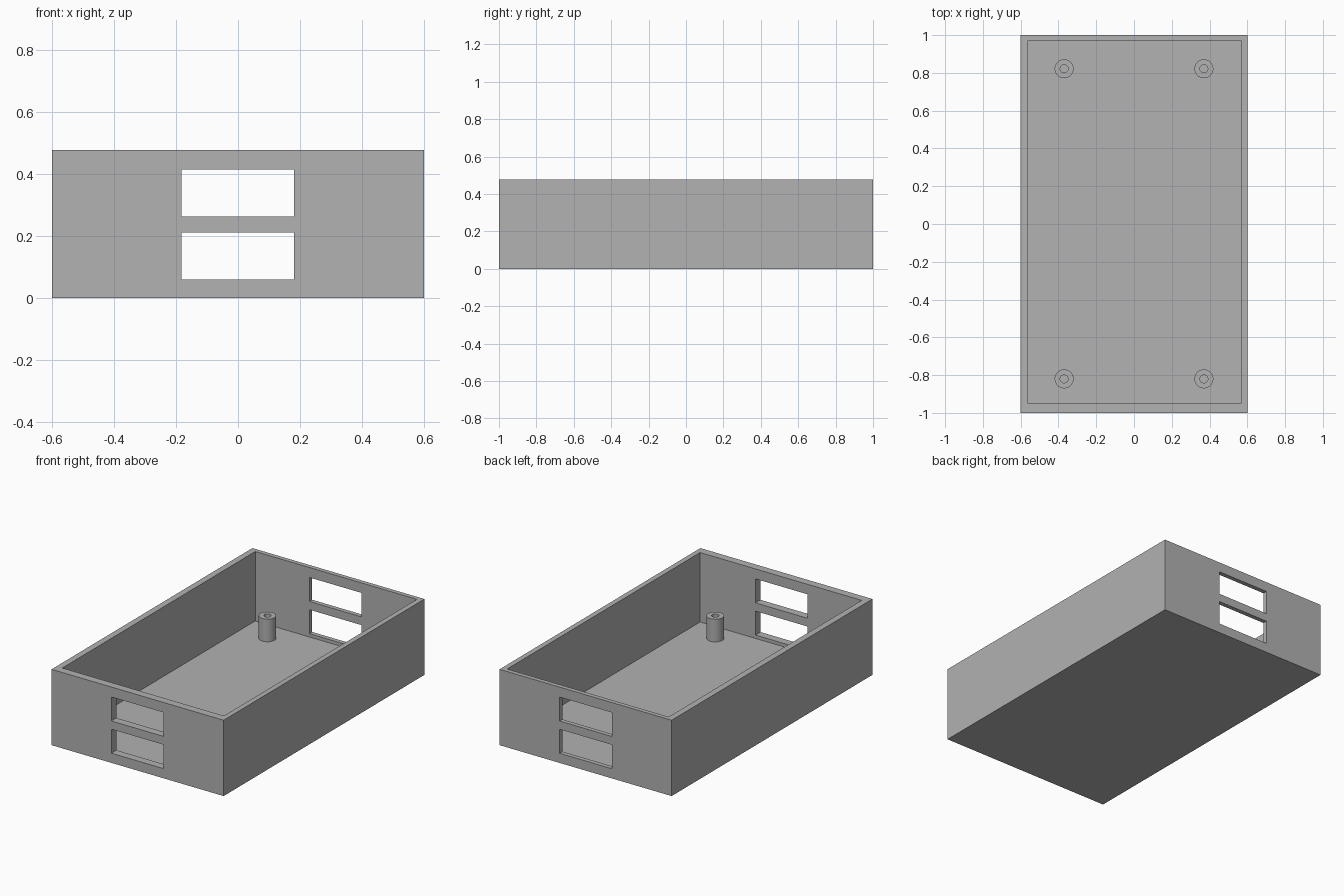
import bpy
import bmesh
import math
from mathutils import Matrix, Vector

cube = bpy.data.objects.get("Cube")
if cube:
    bpy.data.objects.remove(cube, do_unlink=True)

HEIGHT, FLOOR = 0.478, 0.04

grey = bpy.data.materials.new("plain grey")
grey.use_nodes = True
grey.diffuse_color = (0.445, 0.445, 0.445, 1)
grey.node_tree.nodes["Principled BSDF"].inputs["Base Color"].default_value = grey.diffuse_color


def add_object(name, bm):
    bmesh.ops.recalc_face_normals(bm, faces=bm.faces)
    mesh = bpy.data.meshes.new(name)
    bm.to_mesh(mesh)
    bm.free()
    mesh.materials.append(grey)
    obj = bpy.data.objects.new(name, mesh)
    bpy.context.collection.objects.link(obj)
    return obj


def box(name, low, high):
    low, high = Vector(low), Vector(high)
    bm = bmesh.new()
    bmesh.ops.create_cube(bm, size=1, matrix=Matrix.Translation((low + high) / 2)
                          @ Matrix.Diagonal((high - low).to_4d()))
    return add_object(name, bm)


def cut(target, cutter):
    mod = target.modifiers.new(cutter.name, 'BOOLEAN')
    mod.operation = 'DIFFERENCE'
    mod.solver = 'EXACT'
    mod.object = cutter
    bpy.context.view_layer.objects.active = target
    bpy.ops.object.modifier_apply(modifier=mod.name)
    bpy.data.objects.remove(cutter, do_unlink=True)


# Open tray with its hollow and the two pairs of end windows
tray = box("tray", (-0.6, -1, 0), (0.6, 1, HEIGHT))
cut(tray, box("hollow", (-0.56, -0.95, FLOOR), (0.567, 0.972, 1)))
for bottom in (0.061, 0.264):
    cut(tray, box("window_cutter", (-0.183, -2, bottom), (0.181, 2, bottom + 0.151)))


# Hollow screw posts standing on the floor
def screw_post(name, x, y):
    outer, inner, top = 0.05, 0.021, FLOOR + 0.143
    bm = bmesh.new()
    profile = [(outer, FLOOR), (outer, top), (inner, top), (inner, FLOOR)]
    verts = [bm.verts.new((r, 0, z)) for r, z in profile]
    edges = [bm.edges.new(pair) for pair in zip(verts, verts[1:])]
    bmesh.ops.spin(bm, geom=verts + edges, axis=(0, 0, 1), cent=(0, 0, 0),
                   angle=math.tau, steps=48)
    bmesh.ops.remove_doubles(bm, verts=bm.verts, dist=0.0001)
    # Face every wall outward from the solid ring
    bmesh.ops.translate(bm, verts=bm.verts, vec=(x, y, 0))
    post = add_object(name, bm)
    bpy.ops.object.select_all(action='DESELECT')
    post.select_set(True)
    bpy.context.view_layer.objects.active = post
    bpy.ops.object.shade_smooth_by_angle(angle=math.radians(30))


for end, y in (("front", -0.82), ("back", 0.822)):
    for side, x in (("right", -0.37), ("left", 0.37)):
        screw_post(f"{end}_{side}_screw_post", x, y)
